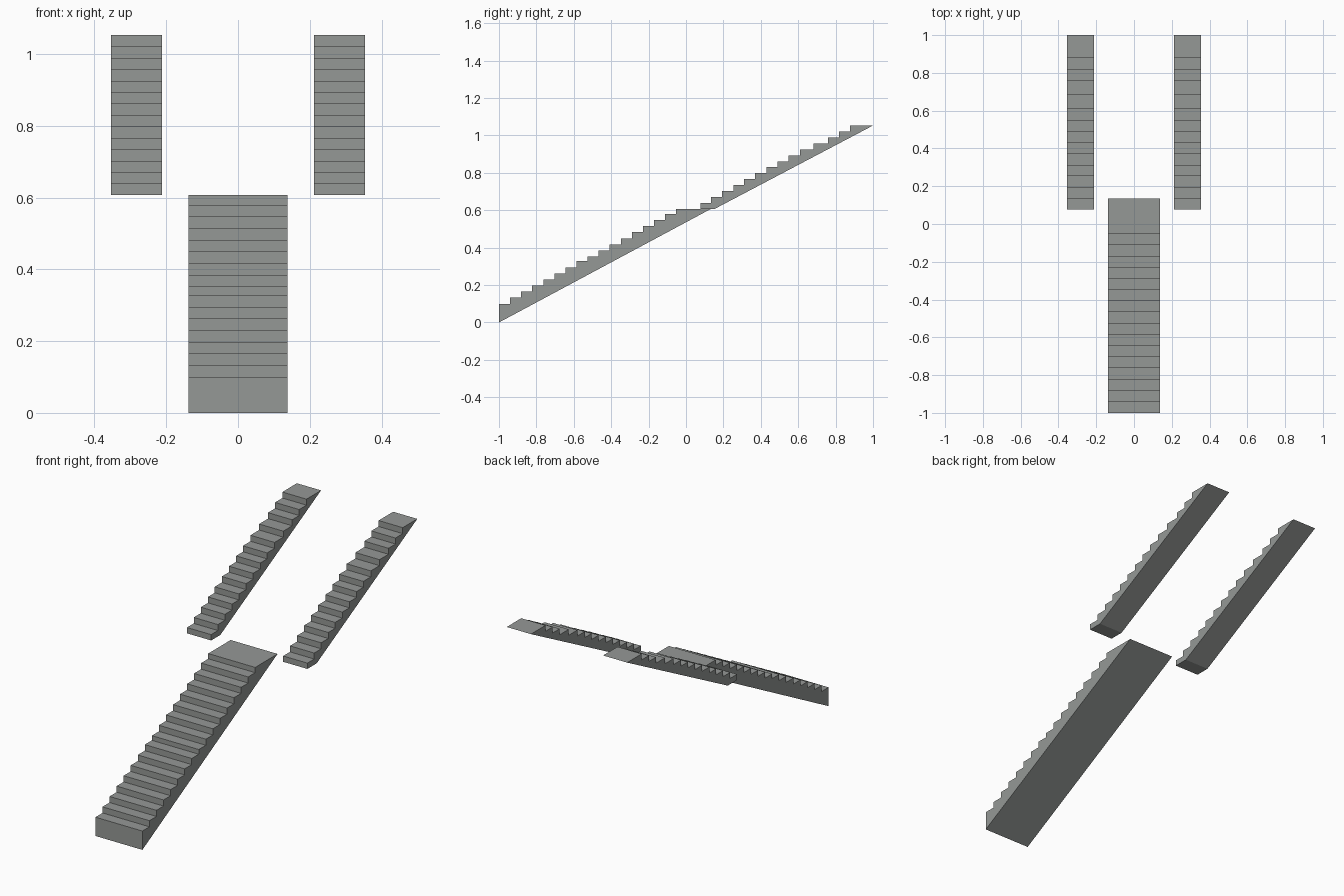
import bpy, bmesh

if "Cube" in bpy.data.objects:
    bpy.data.objects.remove(bpy.data.objects["Cube"])

stone = bpy.data.materials.new("grey stone")
stone.diffuse_color = (0.30, 0.315, 0.305, 1)
stone.use_nodes = True
stone.node_tree.nodes["Principled BSDF"].inputs["Base Color"].default_value = stone.diffuse_color


def stair_profile(risers, levels, y_end, underside):
    """Side outline (y, z): underside points, then treads from the top down."""
    pts = list(underside)
    y_next = y_end
    for y, z in reversed(list(zip(risers, levels))):
        if y_next != y_end:
            pts.append((y_next, z))
        pts.append((y, z))
        y_next = y
    return pts


def flight(name, profile, x0, x1):
    """Extrude a side outline across x."""
    bm = bmesh.new()
    face = bm.faces.new([bm.verts.new((x0, y, z)) for y, z in profile])
    ext = bmesh.ops.extrude_face_region(bm, geom=[face])
    verts = [g for g in ext["geom"] if isinstance(g, bmesh.types.BMVert)]
    bmesh.ops.translate(bm, verts=verts, vec=(x1 - x0, 0, 0))
    bmesh.ops.recalc_face_normals(bm, faces=bm.faces)
    mesh = bpy.data.meshes.new(name)
    bm.to_mesh(mesh)
    bm.free()
    mesh.materials.append(stone)
    ob = bpy.data.objects.new(name, mesh)
    bpy.context.collection.objects.link(ob)
    return ob


# Wide lower flight: 17 levels, one shorter riser halfway, long top landing
low_y = [-1 + 0.0592 * i for i in range(17)]
low_z = [0.1 + 0.0325 * i - (0.0075 if i > 7 else 0) for i in range(16)] + [0.608]
low = stair_profile(low_y, low_z, 0.135, [(-1, 0), (0.135, 0.608)])
flight("lower_stair_flight", low, -0.138, 0.138)

# Two narrow upper flights, with a small flat foot under the first step
up_y = [0.077, 0.134, 0.193, 0.253, 0.31, 0.37, 0.43, 0.49, 0.547,
        0.61, 0.683, 0.758, 0.817, 0.878]
up_z = [0.639 + 0.03185 * i for i in range(14)]
up = stair_profile(up_y, up_z, 1.0, [(0.077, 0.608), (0.155, 0.608), (1.0, up_z[-1])])
for side, s in (("left", -1), ("right", 1)):
    flight(side + "_upper_stair_flight", up, s * 0.212, s * 0.354)
